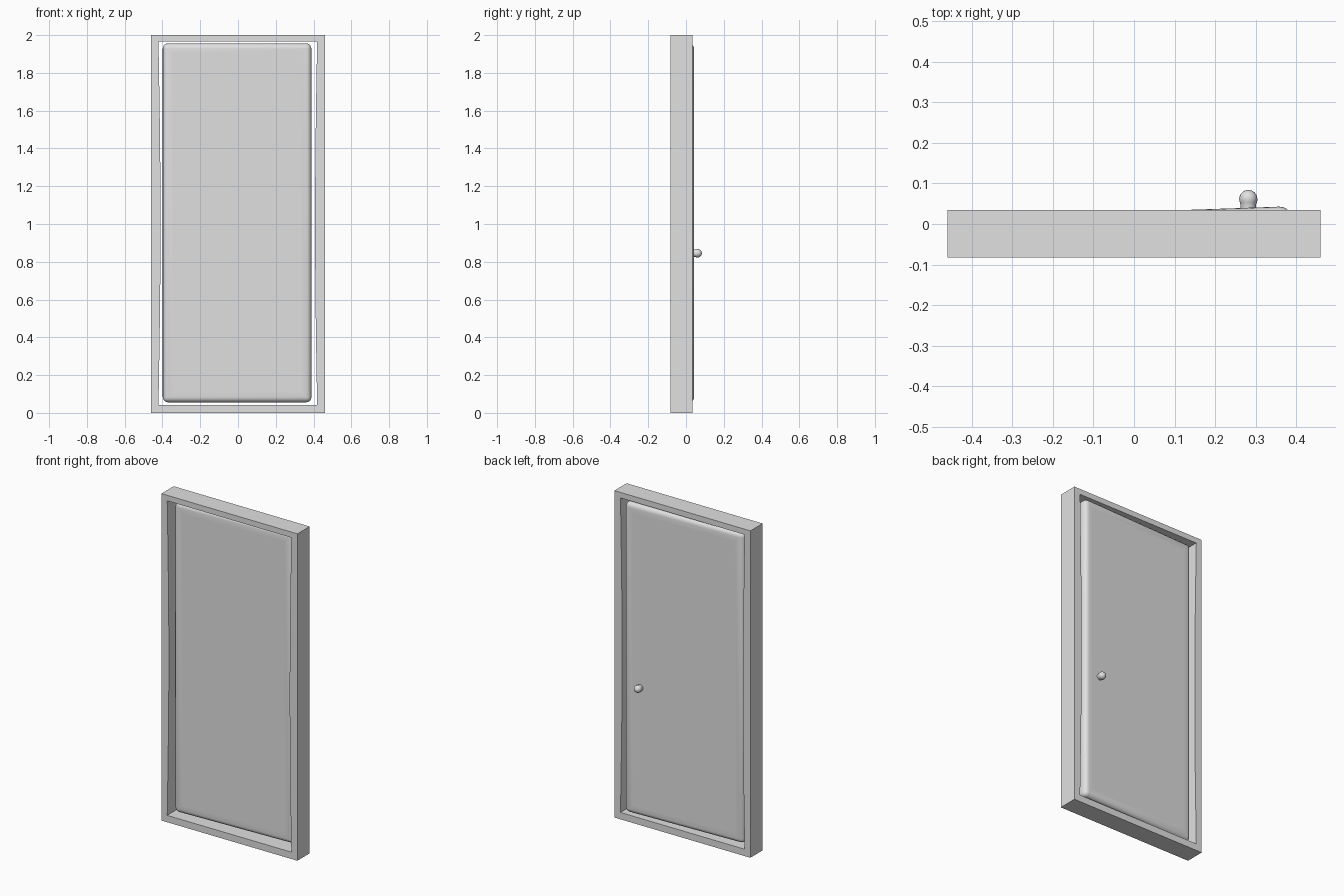
import bpy, bmesh, math
from mathutils import Matrix, Vector

cube = bpy.data.objects.get("Cube")
if cube:
    bpy.data.objects.remove(cube, do_unlink=True)

grey = bpy.data.materials.new("plain grey")
grey.use_nodes = True
COLOUR = (0.75, 0.75, 0.75, 1)
grey.diffuse_color = COLOUR
grey.node_tree.nodes["Principled BSDF"].inputs["Base Color"].default_value = COLOUR


def make_object(name, bm, smooth_angle):
    bmesh.ops.recalc_face_normals(bm, faces=bm.faces)
    mesh = bpy.data.meshes.new(name)
    bm.to_mesh(mesh)
    bm.free()
    mesh.materials.append(grey)
    obj = bpy.data.objects.new(name, mesh)
    bpy.context.collection.objects.link(obj)
    bpy.ops.object.select_all(action="DESELECT")
    obj.select_set(True)
    bpy.context.view_layer.objects.active = obj
    bpy.ops.object.shade_smooth_by_angle(angle=math.radians(smooth_angle))
    return obj


# Door frame: straight outside, jambs bowed slightly inwards
STEPS = 10
FRONT, BACK = -0.083, 0.035


def outline(left, right, bottom, top, bow):
    """Closed loop of (x, z) points, up the left side and down the right."""
    ts = [i / STEPS for i in range(STEPS + 1)]
    rise = [(bow * math.sin(math.pi * t), bottom + (top - bottom) * t) for t in ts]
    return ([(left + b, z) for b, z in rise]
            + [(right - b, z) for b, z in reversed(rise)])


bm = bmesh.new()
outer = outline(-0.46, 0.46, 0, 2, 0)
inner = outline(-0.421, 0.419, 0.042, 1.966, 0.011)
rings = [[bm.verts.new((x, y, z)) for x, z in loop]
         for loop, y in ((outer, FRONT), (inner, FRONT), (inner, BACK), (outer, BACK))]
count = len(outer)
for k in range(4):
    a, b = rings[k], rings[(k + 1) % 4]
    for i in range(count):
        j = (i + 1) % count
        bm.faces.new((a[i], a[j], b[j], b[i]))
make_object("door_frame", bm, 30)

# Door leaf: soft-edged slab, standing slightly ajar
bm = bmesh.new()
bmesh.ops.create_cube(bm, size=1)
bmesh.ops.scale(bm, vec=(0.787, 0.07, 1.9), verts=bm.verts)
bmesh.ops.bevel(bm, geom=list(bm.edges), offset=0.028, segments=5,
                profile=0.5, affect="EDGES")
panels = [f for f in bm.faces if f.calc_area() > 1]
bmesh.ops.inset_individual(bm, faces=panels, thickness=0.04)
door = make_object("door_leaf", bm, 60)
door.matrix_world = (Matrix.Translation((-0.005, -0.005, 1.006))
                     @ Matrix.Rotation(0.035, 4, "Z"))

# Door knob: lathed neck and ball, axis pointing back
RADIUS, CENTRE = 0.0225, 0.0615
profile = [(0.0, 0.02), (0.02, 0.02), (0.019, 0.047)]
for i in range(9):
    a = math.radians(-25 + 115 * i / 8)
    profile.append((max(RADIUS * math.cos(a), 0), CENTRE + RADIUS * math.sin(a)))
bm = bmesh.new()
points = [bm.verts.new((r, y, 0)) for r, y in profile]
edges = [bm.edges.new(pair) for pair in zip(points, points[1:])]
bmesh.ops.spin(bm, geom=points + edges, cent=(0, 0, 0), axis=(0, 1, 0),
               angle=math.tau, steps=16, use_duplicate=False)
bmesh.ops.remove_doubles(bm, verts=bm.verts, dist=0.0001)
bmesh.ops.translate(bm, vec=Vector((0.282, 0, 0.845)), verts=bm.verts)
make_object("door_knob", bm, 50)
